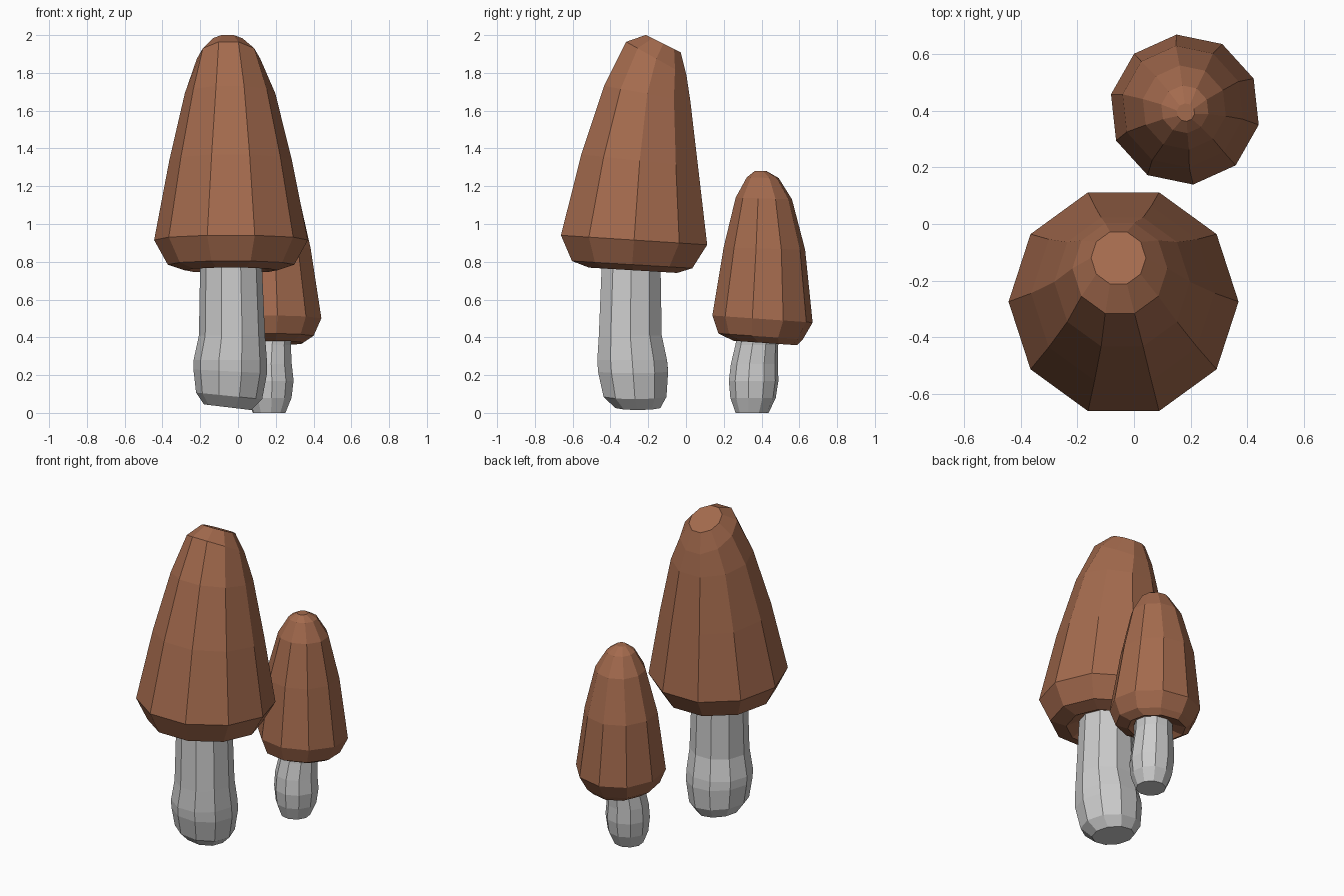
import bpy, bmesh
from math import cos, sin, pi, radians

SIDES = 10
brown = bpy.data.materials.new("cap_brown")
brown.diffuse_color = (0.37, 0.145, 0.075, 1)


def lathe(name, rings, turn=0, mat=None):
    """Skin tilted rings: (radius, centre x, y, z, slope in x, slope in y)."""
    bm = bmesh.new()
    loops = []
    for r, cx, cy, cz, sx, sy in rings:
        loop = []
        for i in range(SIDES):
            a = 2 * pi * i / SIDES + radians(turn)
            dx, dy = r * cos(a), r * sin(a)
            loop.append(bm.verts.new((cx + dx, cy + dy, cz + sx * dx + sy * dy)))
        loops.append(loop)
    for low, high in zip(loops, loops[1:]):
        for i in range(SIDES):
            j = (i + 1) % SIDES
            bm.faces.new((low[i], low[j], high[j], high[i]))
    bm.faces.new(loops[0][::-1])
    bm.faces.new(loops[-1])
    bmesh.ops.recalc_face_normals(bm, faces=bm.faces)
    me = bpy.data.meshes.new(name)
    bm.to_mesh(me)
    bm.free()
    ob = bpy.data.objects.new(name, me)
    bpy.context.collection.objects.link(ob)
    if mat:
        me.materials.append(mat)
    return ob


# Large mushroom: cap leans back, with a slanted flat tip
lathe("large_cap", [
    (0.165, -0.037, -0.29, 0.80, 0, -0.06),
    (0.245, -0.037, -0.28, 0.755, 0, -0.06),
    (0.335, -0.037, -0.285, 0.785, 0, -0.06),
    (0.407, -0.037, -0.275, 0.915, 0, -0.065),
    (0.325, -0.039, -0.245, 1.335, 0, -0.11),
    (0.24, -0.042, -0.205, 1.69, 0, -0.18),
    (0.168, -0.05, -0.157, 1.875, 0, -0.56),
    (0.097, -0.055, -0.12, 1.955, 0, -0.50),
], 0, brown)
lathe("large_stem", [
    (0.125, -0.055, -0.255, 0.03, -0.12, 0),
    (0.175, -0.047, -0.27, 0.09, -0.10, 0),
    (0.195, -0.041, -0.28, 0.22, -0.05, 0),
    (0.194, -0.041, -0.285, 0.28, 0, 0),
    (0.175, -0.032, -0.295, 0.41, 0, 0),
    (0.163, -0.037, -0.29, 0.80, 0, -0.05),
])

# Small mushroom: slimmer, more upright cap
lathe("small_cap", [
    (0.115, 0.175, 0.385, 0.41, 0, -0.07),
    (0.17, 0.18, 0.42, 0.37, 0, -0.07),
    (0.225, 0.18, 0.395, 0.405, 0, -0.07),
    (0.267, 0.18, 0.405, 0.497, 0, -0.07),
    (0.217, 0.172, 0.415, 0.87, 0, -0.03),
    (0.15, 0.178, 0.412, 1.135, 0, -0.03),
    (0.085, 0.18, 0.406, 1.245, 0, -0.02),
    (0.032, 0.183, 0.395, 1.28, 0, 0),
], -11.7, brown)
lathe("small_stem", [
    (0.088, 0.165, 0.35, 0.0, 0, 0),
    (0.121, 0.165, 0.355, 0.08, 0, 0),
    (0.132, 0.165, 0.358, 0.17, 0, 0),
    (0.125, 0.162, 0.362, 0.26, 0, 0),
    (0.114, 0.168, 0.375, 0.36, 0, 0),
    (0.113, 0.175, 0.385, 0.41, 0, -0.07),
], -11.7)
